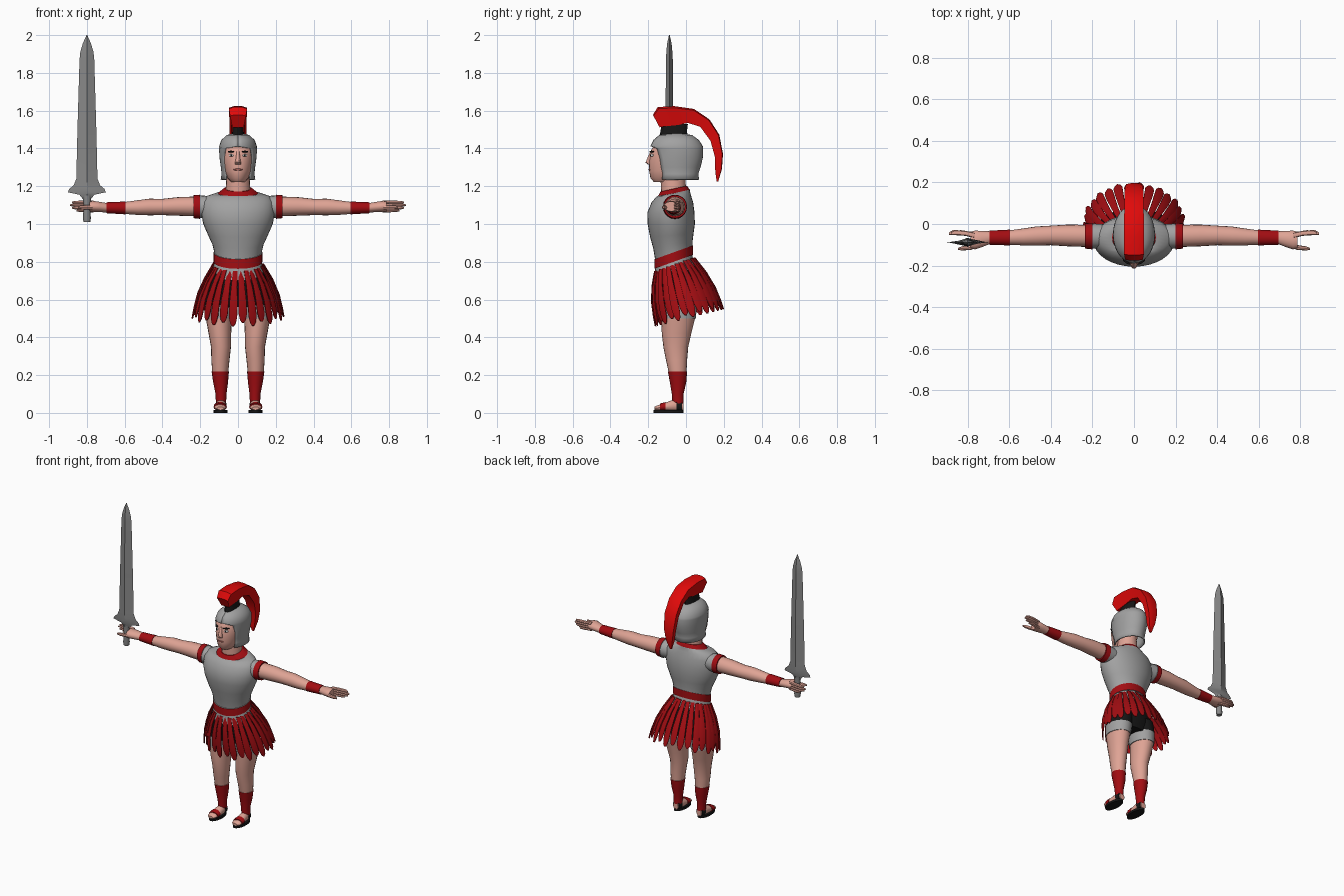
import bpy, bmesh, math
from mathutils import Vector

COLORS = {
    "skin": (0.74, 0.37, 0.30), "armour_grey": (0.36, 0.36, 0.36),
    "sword_grey": (0.25, 0.25, 0.25), "dark_red": (0.36, 0.004, 0.006),
    "crest_red": (0.75, 0.003, 0.003), "black": (0.008, 0.008, 0.008),
    "eye_white": (0.8, 0.8, 0.78), "lip": (0.42, 0.13, 0.11),
}
MATS = {}
for key, c in COLORS.items():
    MATS[key] = bpy.data.materials.new(key)
    MATS[key].diffuse_color = (*c, 1)


def finish(name, bm, mats, angle=40):
    bmesh.ops.recalc_face_normals(bm, faces=bm.faces[:])
    me = bpy.data.meshes.new(name)
    bm.to_mesh(me)
    bm.free()
    ob = bpy.data.objects.new(name, me)
    bpy.context.collection.objects.link(ob)
    for m in mats:
        me.materials.append(MATS[m])
    bpy.ops.object.select_all(action='DESELECT')
    ob.select_set(True)
    bpy.context.view_layer.objects.active = ob
    bpy.ops.object.shade_smooth_by_angle(angle=math.radians(angle))
    return ob


def skin_rings(bm, rings, mat_ids=None, closed=True, caps=True):
    """Join consecutive rings of points with quads."""
    vr = [[bm.verts.new(p) for p in r] for r in rings]
    n = len(vr[0])
    for i in range(len(vr) - 1):
        for j in range(n if closed else n - 1):
            k = (j + 1) % n
            f = bm.faces.new((vr[i][j], vr[i][k], vr[i + 1][k], vr[i + 1][j]))
            f.material_index = mat_ids[i] if mat_ids else 0
    if caps:
        bm.faces.new(vr[0]).material_index = mat_ids[0] if mat_ids else 0
        bm.faces.new(vr[-1]).material_index = mat_ids[-1] if mat_ids else 0


def tube(name, axis, rows, mats, ids=None, n=20, s=1, angle=40):
    """Rows are (position, centre u, centre v, radius u, radius v, slant); s=-1 mirrors in x."""
    bm = bmesh.new()
    rings = []
    for t, cu, cv, ru, rv, *sl in rows:
        ring = []
        for j in range(n):
            a = 2 * math.pi * j / n
            du, dv = ru * math.cos(a), rv * math.sin(a)
            u, v, w = cu + du, cv + dv, t + (sl[0] * dv if sl else 0)
            p = {'z': (u, v, w), 'x': (w, u, v), 'y': (u, w, v)}[axis]
            ring.append((p[0] * s, p[1], p[2]))
        rings.append(ring)
    skin_rings(bm, rings, ids)
    return finish(name, bm, mats, angle)


def ball(name, loc, size, mat, rot=0):
    bm = bmesh.new()
    bmesh.ops.create_uvsphere(bm, u_segments=12, v_segments=8, radius=1)
    ob = finish(name, bm, [mat])
    ob.location, ob.scale, ob.rotation_euler = loc, size, (0, 0, rot)


# Cuirass with slanted belt and collar
tube("cuirass", 'z', [
    (.735, 0, -.06, .138, .108, .3), (.80, 0, -.065, .124, .098, .36),
    (.80, 0, -.065, .129, .103, .36), (.85, 0, -.065, .129, .103, .36),
    (.85, 0, -.065, .125, .099, .36), (.89, 0, -.069, .135, .104, .2),
    (.94, 0, -.075, .158, .115, .08), (1.0, 0, -.078, .184, .125),
    (1.06, 0, -.08, .195, .125), (1.115, 0, -.072, .192, .11),
    (1.148, 0, -.066, .168, .092, .05), (1.163, 0, -.065, .115, .085, .18),
    (1.163, 0, -.065, .105, .085, .22), (1.187, 0, -.065, .076, .07, .22)],
    ["armour_grey", "dark_red"], [0, 0, 1, 0, 0, 0, 0, 0, 0, 0, 0, 0, 1], n=32)
tube("neck", 'z', [(1.14, 0, -.065, .068, .066), (1.2, 0, -.067, .064, .066),
                   (1.28, 0, -.07, .06, .066)], ["skin"])
tube("shorts_hip", 'z', [(.56, 0, -.045, .155, .085), (.62, 0, -.05, .166, .105),
                         (.70, 0, -.055, .155, .11), (.77, 0, -.06, .125, .098)], ["black"], n=24)

# Skirt of hanging leather strips
bm = bmesh.new()
COUNT = 28
for i in range(COUNT):
    a = 2 * math.pi * (i + .5) / COUNT - math.pi / 2
    ca, sa = math.cos(a), math.sin(a)
    top = Vector((.128 * ca, -.06 + .1 * sa, .785 + .036 * sa))
    end = Vector((.238 * ca, .018 + .175 * sa, .522 + .045 * sa - .02 * (i % 2)))
    out = Vector((ca, sa, .3)).normalized()
    side = Vector((-sa, ca, 0))
    rings = []
    for t, w in ((0, .012), (.3, .016), (.6, .021), (.84, .022), (.95, .015), (1, .005)):
        p = top.lerp(end, t) + out * (.02 * math.sin(math.pi * t) + .006 * (i % 2))
        rings.append([p - side * w, p + out * .004, p + side * w,
                      p + side * w - out * .004, p - side * w - out * .004])
    skin_rings(bm, rings)
finish("skirt_strips", bm, ["dark_red"], 30)

for s, tag in ((1, "left"), (-1, "right")):
    # Leg: black shorts, grey hem, skin, red greave
    tube(tag + "_leg", 'z', [
        (.05, .09, -.042, .027, .03), (.10, .09, -.044, .029, .031),
        (.16, .092, -.042, .039, .043), (.22, .094, -.045, .046, .051),
        (.22, .094, -.045, .043, .048), (.28, .093, -.05, .048, .056),
        (.35, .09, -.054, .053, .066), (.42, .096, -.05, .06, .078),
        (.50, .101, -.042, .069, .09), (.50, .101, -.042, .074, .094),
        (.57, .096, -.04, .08, .098), (.65, .085, -.045, .08, .1)],
        ["dark_red", "skin", "armour_grey", "black"],
        [0, 0, 0, 1, 1, 1, 1, 1, 2, 2, 3], s=s)
    # Sandalled foot
    tube(tag + "_sole", 'z', [(0, .092, -.092, .037, .08), (.016, .092, -.092, .037, .08)],
         ["black"], s=s)
    tube(tag + "_foot", 'y', [
        (-.168, .093, .024, .018, .008), (-.155, .094, .026, .031, .013),
        (-.12, .094, .03, .032, .02), (-.08, .091, .036, .029, .03),
        (-.04, .09, .04, .027, .034), (-.014, .09, .035, .018, .024)], ["skin"], n=14, s=s)
    tube(tag + "_toe_strap", 'y', [(-.138, .094, .03, .035, .02), (-.108, .094, .033, .035, .025)],
         ["dark_red"], n=14, s=s)
    tube(tag + "_heel_strap", 'y', [(-.05, .09, .04, .03, .036), (-.02, .09, .038, .025, .03)],
         ["black"], n=14, s=s)
    # Sleeve, cuff, arm, wristband and palm
    tube(tag + "_arm", 'x', [
        (.11, -.06, 1.09, .058, .056), (.2, -.058, 1.091, .06, .06),
        (.2, -.058, 1.091, .064, .064), (.236, -.057, 1.092, .061, .061),
        (.236, -.057, 1.093, .053, .052), (.32, -.055, 1.093, .052, .049),
        (.40, -.055, 1.09, .047, .043), (.47, -.058, 1.09, .046, .044),
        (.53, -.062, 1.087, .041, .039), (.595, -.065, 1.085, .035, .032),
        (.595, -.065, 1.085, .038, .034), (.695, -.066, 1.086, .034, .029),
        (.695, -.066, 1.086, .031, .025), (.73, -.072, 1.09, .039, .027),
        (.765, -.077, 1.093, .045, .029), (.785, -.077, 1.093, .04, .026)],
        ["armour_grey", "dark_red", "skin"],
        [0, 0, 1, 1, 2, 2, 2, 2, 2, 1, 1, 1, 2, 2, 2], s=s)
    for k, length in enumerate((.855, .88, .89, .88)):
        z = 1.071 + .0145 * k
        tube(f"{tag}_finger_{k + 1}", 'x', [
            (.765, -.055, z, .014, .009), (.81, -.045, z, .012, .0088),
            (length - .02, -.041, z, .012, .0085), (length, -.047, z, .006, .004)],
            ["skin"], n=8, s=s)
    tube(tag + "_thumb", 'x', [
        (.745, -.092, 1.088, .018, .015), (.785, -.113, 1.088, .012, .012),
        (.825, -.117, 1.088, .01, .011), (.847, -.12, 1.088, .005, .006)], ["skin"], n=8, s=s)
    # Eyes, pupils, brows, each turned to follow the face
    ball(tag + "_eye", (s * .036, -.181, 1.363), (.015, .006, .007), "eye_white", s * .6)
    ball(tag + "_pupil", (s * .035, -.186, 1.363), (.006, .003, .006), "black", s * .6)
    ball(tag + "_brow", (s * .037, -.182, 1.383), (.021, .006, .005), "black", s * .6)

# Head, nose and mouth
tube("head", 'z', [
    (1.222, 0, -.115, .035, .055), (1.243, 0, -.11, .055, .078), (1.28, 0, -.096, .07, .099),
    (1.33, 0, -.09, .08, .106), (1.39, 0, -.08, .085, .105), (1.44, 0, -.06, .075, .095)],
    ["skin"], n=24)
tube("nose", 'z', [(1.315, 0, -.19, .017, .012), (1.325, 0, -.195, .016, .02),
                   (1.35, 0, -.19, .011, .015), (1.385, 0, -.183, .008, .006)], ["skin"], n=10)
ball("mouth", (0, -.191, 1.288), (.024, .007, .006), "lip")

# Helmet shell with a face opening: z, centre y, radii, half opening in degrees
bm = bmesh.new()
rings = []
for z, cy, rx, ry, gap in (
        (1.235, -.045, .092, .115, 44), (1.265, -.048, .087, .113, 48),
        (1.30, -.05, .091, .127, 50), (1.35, -.05, .098, .139, 50),
        (1.40, -.05, .101, .141, 42), (1.412, -.05, .1, .139, 0.5),
        (1.445, -.052, .088, .12, .5), (1.47, -.055, .06, .088, .5), (1.482, -.055, .02, .03, .5)):
    g = math.radians(gap)
    angs = [g + (2 * math.pi - 2 * g) * j / 28 for j in range(29)]
    rings.append([(rx * math.sin(a), cy - ry * math.cos(a), z) for a in angs])
skin_rings(bm, rings, closed=False, caps=False)
bm.faces.new([v for v in bm.verts if v.co.z > 1.48])
helmet = finish("helmet", bm, ["armour_grey"])
shell = helmet.modifiers.new("thickness", 'SOLIDIFY')
shell.thickness = .008

# Crest holder and plume
tube("crest_base", 'z', [(1.455, 0, -.065, .036, .078), (1.49, 0, -.065, .03, .07),
                         (1.53, 0, -.06, .028, .07)], ["black"], n=16)
bm = bmesh.new()
rings = []
for yo, zo, yi, zi, wo, wi in (
        (-.172, 1.572, -.14, 1.512, .042, .03), (-.145, 1.61, -.1, 1.518, .048, .03),
        (-.06, 1.615, -.04, 1.524, .048, .03), (.04, 1.602, .01, 1.535, .047, .032),
        (.12, 1.55, .075, 1.515, .046, .034), (.172, 1.47, .13, 1.44, .044, .034),
        (.192, 1.37, .153, 1.355, .037, .03), (.187, 1.29, .155, 1.28, .024, .02),
        (.17, 1.226, .162, 1.226, .007, .006)):
    ym, zm = yo + (yo - yi) * .1, zo + (zo - zi) * .1
    rings.append([(-wi, yi, zi), (wi, yi, zi), (wo, yo, zo), (wo * .45, ym, zm),
                  (-wo * .45, ym, zm), (-wo, yo, zo)])
skin_rings(bm, rings)
finish("crest_plume", bm, ["crest_red"], 35)

# Sword: ridged blade flaring into a guard, and a round grip
tube("sword_blade", 'z', [(z, -.80, -.088, w, d) for z, w, d in (
    (1.13, .02, .018), (1.155, .04, .02), (1.168, .1, .012), (1.185, .094, .014),
    (1.205, .07, .02), (1.24, .056, .022), (1.5, .05, .021), (1.87, .039, .018),
    (1.91, .035, .016), (1.955, .022, .012), (2.0, .002, .002))],
    ["sword_grey"], n=4, angle=20)
tube("sword_grip", 'z', [(1.01, -.80, -.088, .018, .018), (1.03, -.80, -.088, .021, .021),
                         (1.10, -.80, -.088, .017, .017), (1.15, -.80, -.088, .024, .02)],
     ["sword_grey"], n=10)
